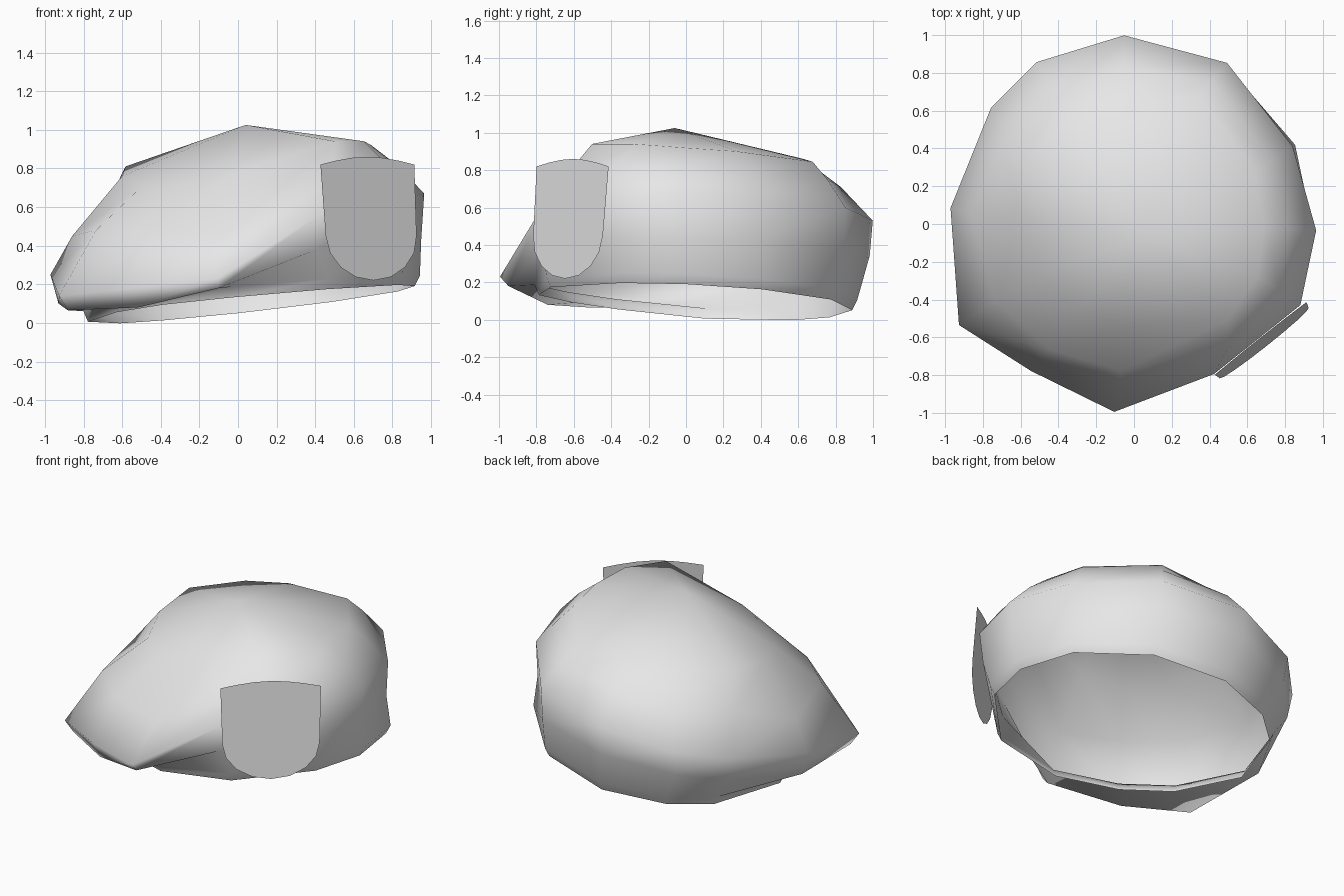
import bpy, bmesh
from math import cos, sin, pi, radians
from mathutils import Vector

if "Cube" in bpy.data.objects:
    bpy.data.objects.remove(bpy.data.objects["Cube"])


def make_material(name, colour):
    mat = bpy.data.materials.new(name)
    mat.use_nodes = True
    mat.diffuse_color = colour
    mat.node_tree.nodes["Principled BSDF"].inputs["Base Color"].default_value = colour
    return mat


def make_object(name, bm, mat):
    mesh = bpy.data.meshes.new(name)
    bm.to_mesh(mesh)
    bm.free()
    mesh.materials.append(mat)
    obj = bpy.data.objects.new(name, mesh)
    bpy.context.collection.objects.link(obj)
    return obj


grey = make_material("light grey", (0.8, 0.8, 0.8, 1))

# Outline columns: angle, fold height, widest (radius, height),
# shoulder (radius, height), crown (angle, radius, height)
columns = [
    (-2, .43, (.965, .67), (.82, .82), (-1, .69, .92)),
    (26, .42, (.935, .65), (.8, .8), (23, .7, .9)),
    (60, .38, (.985, .6), (.86, .75), (63, .76, .845)),
    (93, .34, (1, .53), (.83, .71), (95, .63, .86)),
    (121, .27, (1, .43), (.83, .65), (121, .65, .83)),
    (141, .2, (.975, .36), (.82, .6), (152, .66, .81)),
    (175, .1, (.975, .25), (.86, .45), (178, .6, .76)),
    (210, .065, (1.07, .14), (.84, .48), (208, .56, .71)),
    (235, .08, (.95, .18), (.8, .48), (237, .54, .71)),
    (264, .18, (1, .23), (.78, .45), (266, .55, .77)),
    (298, .38, (.9, .56), (.83, .74), (315, .71, .94)),
    (334, .44, (.98, .65), (.85, .82), (337, .71, .94)),
]


def polar(angle, radius, z):
    a = radians(angle)
    return Vector((radius * cos(a), radius * sin(a), z))


def column_points(angle, fold_z, wide, shoulder, crown):
    """Points from the tilted opening up to the crown."""
    droop = (1 + cos(radians(angle - 225))) / 2
    flat = droop ** 6
    rim = polar(angle, .86 - .08 * flat, 0) + Vector((.055, .03, 0))
    rim.z = .09 + .11 * rim.x - .045 * rim.y + .02 * flat
    tuck = Vector((rim.x * 1.03, rim.y * 1.03, rim.z + .055))
    return [
        rim,
        tuck,
        polar(angle, wide[0] * (.99 - .04 * droop), fold_z),
        polar(angle, *wide),
        polar((angle + crown[0]) / 2, *shoulder),
        polar(*crown),
    ]


# Hollow cap: open at the bottom, one skin thick
bm = bmesh.new()
strips = [[bm.verts.new(p) for p in column_points(*c)] for c in columns]
apex = bm.verts.new((.04, -.06, 1.025))
for i, strip in enumerate(strips):
    nxt = strips[(i + 1) % len(strips)]
    for j in range(len(strip) - 1):
        bm.faces.new((strip[j], nxt[j], nxt[j + 1], strip[j + 1]))
    bm.faces.new((strip[-1], nxt[-1], apex))
cap = make_object("beret_cap", bm, grey)
for poly in cap.data.polygons:
    poly.use_smooth = True

# Shield badge: arched top, straight sides, rounded point
bm = bmesh.new()
across = Vector((.48, .38, 0)).normalized()
outward = Vector((.38, -.48, 0)).normalized()
centre = Vector((.67, -.606, 0))
outline = [(-.31 + .62 * t / 6, .82 + .04 * sin(pi * t / 6)) for t in range(7)]
outline += [(.3 * cos(pi * t / 8), .45 - .23 * sin(pi * t / 8)) for t in range(9)]
bm.faces.new([bm.verts.new(centre + across * u + outward * .085 * (.82 - z)
                           + Vector((0, 0, z)))
              for u, z in reversed(outline)])
make_object("shield_badge", bm, grey)
